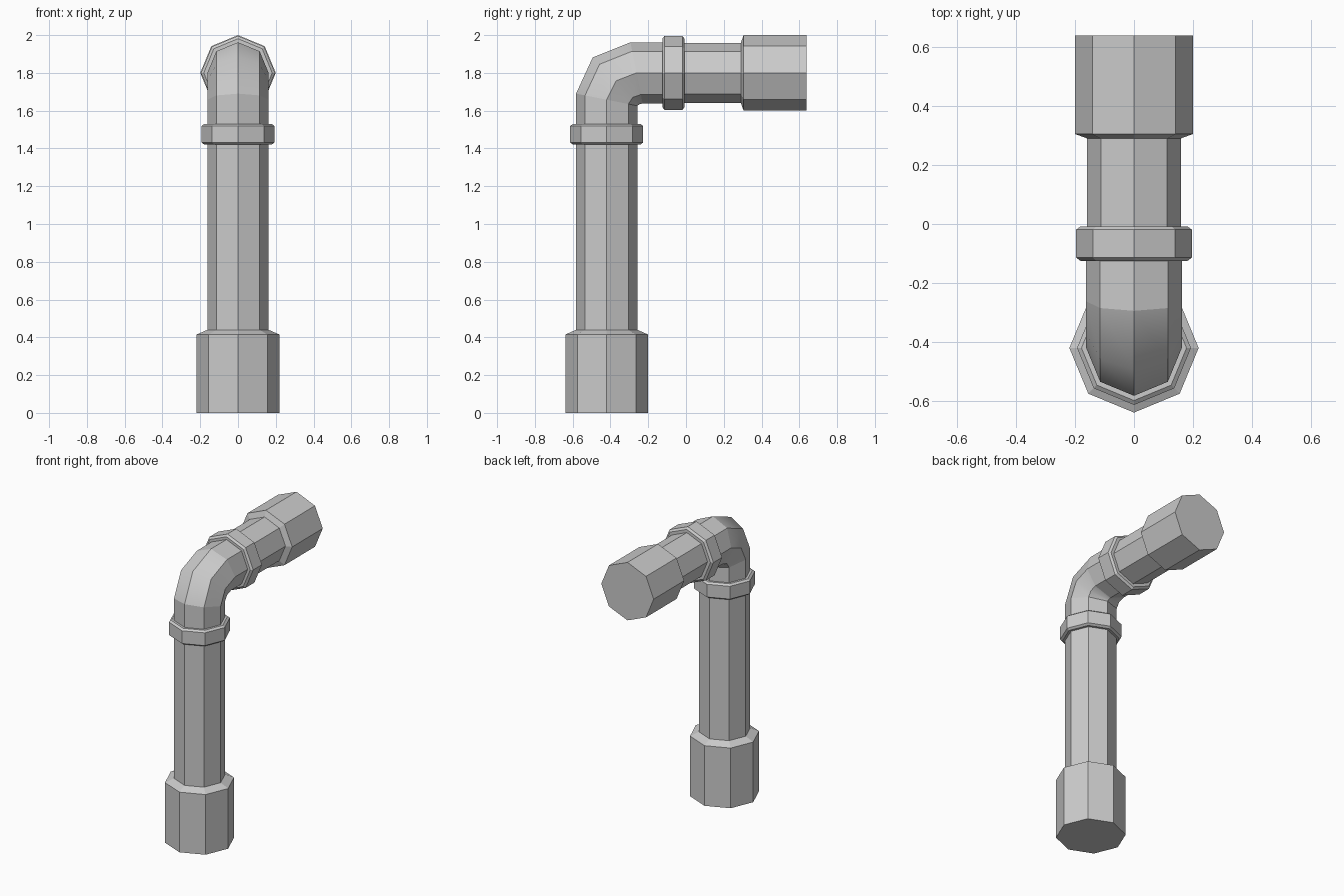
import bpy, bmesh
from math import sin, cos, radians, pi

if "Cube" in bpy.data.objects:
    bpy.data.objects.remove(bpy.data.objects["Cube"])

SIDES = 8
AXIS_Y, AXIS_Z = -0.42, 1.80   # riser axis and outlet axis


def sweep(name, stations, cap_start=False, cap_end=False, smooth_ring=None):
    """Skin octagon rings; each station is (y, z, tilt in degrees, radius, mitre stretch)."""
    bm = bmesh.new()
    rings = []
    for y, z, tilt, r, stretch in stations:
        t = radians(tilt)
        ring = []
        for i in range(SIDES):
            a = 2 * pi * i / SIDES
            v = r * stretch * sin(a)
            ring.append(bm.verts.new((r * cos(a), y - v * cos(t), z + v * sin(t))))
        rings.append(ring)
    for lo, hi in zip(rings, rings[1:]):
        for i in range(SIDES):
            j = (i + 1) % SIDES
            bm.faces.new((lo[i], lo[j], hi[j], hi[i]))
    if cap_start:
        bm.faces.new(rings[0])
    if cap_end:
        bm.faces.new(rings[-1])
    bmesh.ops.recalc_face_normals(bm, faces=bm.faces)
    # open tubes: make sure the sides face away from the axis
    bm.normal_update()
    bm.faces.ensure_lookup_table()
    f = bm.faces[0]
    centre = sum((v.co for v in rings[0] + rings[1]), start=f.normal * 0) / (2 * SIDES)
    if f.normal.dot(f.calc_center_median() - centre) < 0:
        bmesh.ops.reverse_faces(bm, faces=bm.faces)
    # blend shading only across the middle of a bend
    if smooth_ring is not None:
        soft = set(rings[smooth_ring])
        for e in bm.edges:
            e.smooth = e.verts[0] in soft and e.verts[1] in soft
        for v in soft:
            for face in v.link_faces:
                face.smooth = True
    mesh = bpy.data.meshes.new(name)
    bm.to_mesh(mesh)
    bm.free()
    obj = bpy.data.objects.new(name, mesh)
    bpy.context.collection.objects.link(obj)
    return obj


def upright(profile):
    return [(AXIS_Y, z, 0, r, 1) for z, r in profile]


def level(profile):
    return [(y, AXIS_Z, 90, r, 1) for y, r in profile]


def collar(start, end, pipe_r, r):
    c = 0.011
    return [(start, pipe_r), (start, r - 0.015), (start + c, r),
            (end - c, r), (end, r - 0.015), (end, pipe_r)]


R = 0.162

# Riser with its wide base socket
sweep("riser_pipe", upright([(0, 0.219), (0.415, 0.219), (0.44, R), (1.43, R)]), cap_start=True)
sweep("riser_collar", upright(collar(1.42, 1.53, R, 0.193)))

# Mitred elbow
bend, half = 1 / cos(radians(11.25)), 1 / cos(radians(22.5))
sweep("elbow", [
    (AXIS_Y, 1.52, 0, R, 1),
    (AXIS_Y, 1.658, 11.25, R, bend),
    (-0.37, 1.758, 45, R, half),
    (-0.262, AXIS_Z, 78.75, R, bend),
    (-0.115, AXIS_Z, 90, R, 1)], smooth_ring=2)

# Outlet with its end socket
sweep("outlet_collar", level(collar(-0.125, -0.008, 0.158, 0.196)))
sweep("outlet_pipe", level([(-0.02, 0.159), (0.29, 0.159), (0.305, 0.2), (0.638, 0.2)]), cap_end=True)
